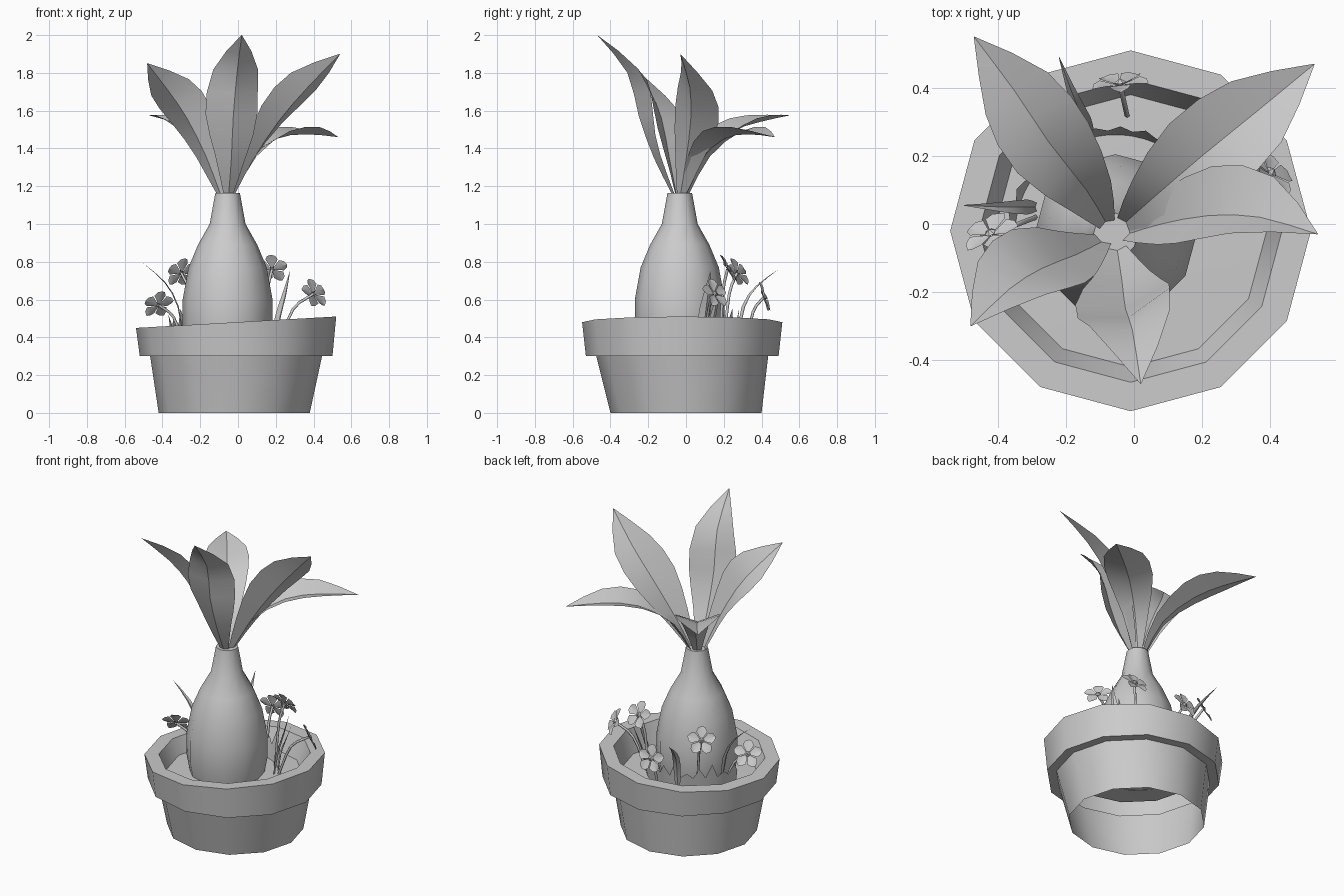
import bpy
from math import cos, sin, pi, radians
from mathutils import Vector, Matrix

if "Cube" in bpy.data.objects:
    bpy.data.objects.remove(bpy.data.objects["Cube"])

Z = Vector((0, 0, 1))


def make(name, verts, faces, angle=35):
    me = bpy.data.meshes.new(name)
    me.from_pydata([tuple(v) for v in verts], [], faces)
    ob = bpy.data.objects.new(name, me)
    bpy.context.collection.objects.link(ob)
    bpy.ops.object.select_all(action='DESELECT')
    ob.select_set(True)
    bpy.context.view_layer.objects.active = ob
    bpy.ops.object.shade_smooth_by_angle(angle=radians(angle))
    return ob


def lathe(name, profile, n, cx, cy, cap_end=True, tilt_above=9, tilt=0.0):
    verts, faces = [], []
    for r, z in profile:
        for i in range(n):
            a = 2 * pi * i / n
            dz = tilt * r * cos(a) if z >= tilt_above else 0
            verts.append((cx + r * cos(a), cy + r * sin(a), z + dz))
    for k in range(len(profile) - 1):
        for i in range(n):
            j = (i + 1) % n
            faces.append((k * n + i, k * n + j, (k + 1) * n + j, (k + 1) * n + i))
    if cap_end:
        faces.append(tuple((len(profile) - 1) * n + i for i in range(n)))
    return make(name, verts, faces)


def smooth_path(pts, sub):
    """Catmull-Rom through points of any dimension."""
    p = [Vector(q) for q in pts]
    p = [2 * p[0] - p[1]] + p + [2 * p[-1] - p[-2]]
    out = []
    for i in range(1, len(p) - 2):
        a, b, c, d = p[i - 1:i + 3]
        for s in range(sub):
            t = s / sub
            out.append(0.5 * (2 * b + (c - a) * t + (2 * a - 5 * b + 4 * c - d) * t * t
                              + (3 * b - a - 3 * c + d) * t ** 3))
    return out + [p[-2]]


def leaf(name, pts, widths, fold=0.33, roll=0, sub=2):
    """Blade folded in a V along its midrib."""
    path = smooth_path([(*q, w) for q, w in zip(pts, widths)], sub)
    mid = [q.to_3d() for q in path]
    verts, faces = [], []
    for i, m in enumerate(mid):
        t = (mid[min(i + 1, len(mid) - 1)] - mid[max(i - 1, 0)]).normalized()
        side = t.cross(Z).normalized()
        side.rotate(Matrix.Rotation(radians(roll), 3, t))
        up = side.cross(t)
        w = max(path[i][3], 0.001)
        verts += [m - side * w + up * w * fold, m, m + side * w + up * w * fold]
    for i in range(len(mid) - 1):
        for k in (0, 1):
            a = 3 * i + k
            faces.append((a, a + 3, a + 4, a + 1))
    return make(name, verts, faces)


def tube(name, pts, r, n=5):
    path = smooth_path(pts, 3)
    verts, faces = [], []
    for i, m in enumerate(path):
        t = path[min(i + 1, len(path) - 1)] - path[max(i - 1, 0)]
        q = t.to_track_quat('Z', 'Y')
        verts += [m + q @ Vector((r * cos(2 * pi * k / n), r * sin(2 * pi * k / n), 0))
                  for k in range(n)]
    for i in range(len(path) - 1):
        for k in range(n):
            j = (k + 1) % n
            faces.append((i * n + k, i * n + j, i * n + n + j, i * n + n + k))
    return make(name, verts, faces, 80)


def flower(name, centre, normal, r=0.087):
    q = Vector(normal).to_track_quat('Z', 'Y')
    c = Vector(centre)
    verts, faces = [], []
    # five cupped petals
    outline = [(0.1, -0.06, 0), (0.6, -0.38, 0.16), (0.88, -0.24, 0.12), (1, 0, 0.04),
               (0.88, 0.24, 0.12), (0.6, 0.38, 0.16), (0.1, 0.06, 0), (0.6, 0, 0.04)]
    for k in range(5):
        b = len(verts)
        rot = Matrix.Rotation(2 * pi * k / 5 + 0.3, 3, 'Z')
        verts += [c + q @ (rot @ (Vector(p) * r)) for p in outline]
        faces += [(b + 7, b + i, b + (i + 1) % 7) for i in range(7)]
    # centre button
    b = len(verts)
    verts += [c + q @ (Vector((0.2 * cos(pi * i / 3), 0.2 * sin(pi * i / 3), 0.08)) * r)
              for i in range(6)] + [c + q @ Vector((0, 0, 0.22 * r))]
    faces += [(b + i, b + (i + 1) % 6, b + 6) for i in range(6)]
    return make(name, verts, faces)


# pot: open underneath, wide collar with a slanted top, soil closing it inside
pot = lathe("pot", [(0.40, 0), (0.455, 0.30), (0.51, 0.30), (0.53, 0.48), (0.445, 0.48), (0.40, 0.36)],
            12, -0.01, -0.02, cap_end=False, tilt_above=0.45, tilt=0.057)
for v in pot.data.vertices:      # foot sits slightly off the collar's axis
    if v.co.z < 0.01:
        v.co += Vector((-0.01, 0.02, 0))
lathe("soil", [(0.40, 0.36), (0.2, 0.365)], 12, -0.01, -0.02)

# swollen trunk
lathe("trunk", [(0.22, 0.36), (0.238, 0.46), (0.238, 0.60), (0.207, 0.77), (0.157, 0.89),
                (0.095, 1.0), (0.065, 1.165)], 12, -0.055, -0.033)

# crown leaves: midrib, roll, width scale, fold
W = (0.022, 0.075, 0.128, 0.11, 0.0)
crown = {
    "leaf_back_left": ([(-.08, 0, 1.15), (-.14, .10, 1.35), (-.25, .24, 1.485),
                        (-.35, .39, 1.54), (-.47, .55, 1.575)], 0, 1, .33),
    "leaf_back_right": ([(-.03, 0, 1.15), (.06, .08, 1.34), (.20, .20, 1.45),
                         (.36, .33, 1.475), (.53, .47, 1.46)], 0, 1.05, .33),
    "leaf_right": ([(-.02, -.03, 1.15), (.08, 0, 1.34), (.22, .025, 1.55),
                    (.37, .02, 1.725), (.54, -.03, 1.90)], -36, 1.05, .45),
    "leaf_front": ([(-.05, -.07, 1.15), (-.035, -.17, 1.35), (-.025, -.25, 1.57),
                    (-.005, -.31, 1.80), (.02, -.47, 2.0)], 0, 1.1, .33),
    "leaf_left": ([(-.09, -.05, 1.15), (-.17, -.09, 1.36), (-.27, -.13, 1.56),
                   (-.365, -.19, 1.70), (-.48, -.30, 1.85)], 32, 1.08, .33),
}
for name, (pts, roll, scale, fold) in crown.items():
    leaf(name, pts, [w * scale for w in W], fold, roll)

# flowers on curved stems
flowers = [
    ((-.42, -.03, .57), (-.35, .7, .55), (-.29, .02)),
    ((-.30, .27, .74), (-.45, .7, .45), (-.22, .20)),
    ((.18, .22, .76), (.1, .75, .45), (.14, .18)),
    ((.40, .15, .63), (.6, .6, .4), (.22, .10)),
    ((-.04, .41, .61), (-.1, .9, .3), (-.02, .32)),
]
for i, (c, nrm, root) in enumerate(flowers):
    flower(f"flower_{i}", c, nrm)
    mid = (root[0] * .6 + c[0] * .4, root[1] * .6 + c[1] * .4, .36 * .3 + c[2] * .7)
    tube(f"flower_stem_{i}", [(*root, .36), mid, c], 0.008)

# grass blades
GW = (0.012, 0.022, 0.015, 0.0)
blades = [
    [(-.29, .05, .36), (-.32, .05, .56), (-.39, .05, .69), (-.50, .055, .79)],
    [(-.13, .27, .36), (-.15, .31, .56), (-.18, .38, .67), (-.22, .49, .76)],
    [(.20, .09, .36), (.22, .10, .50), (.25, .115, .62), (.275, .13, .75)],
    [(.20, .13, .36), (.21, .14, .47), (.23, .155, .55), (.26, .17, .65)],
]
for i, b in enumerate(blades):
    leaf(f"grass_blade_{i}", b, [w * (1.6 if i == 2 else 1) for w in GW])

# jagged ground foliage wrapped round the back of the trunk
verts, faces = [], []
teeth = 10
for i in range(2 * teeth + 1):
    a = radians(40 + 135 * i / (2 * teeth))
    high = i % 2
    top = (0.32, 0.55 - 0.03 * (i % 3)) if high else (0.308, 0.46)
    for r, z in ((0.295, 0.36), top):
        verts.append((-.055 + r * cos(a), -.033 + r * sin(a), z))
    if i:
        faces.append((2 * i - 2, 2 * i, 2 * i + 1, 2 * i - 1))
make("ground_foliage", verts, faces)
